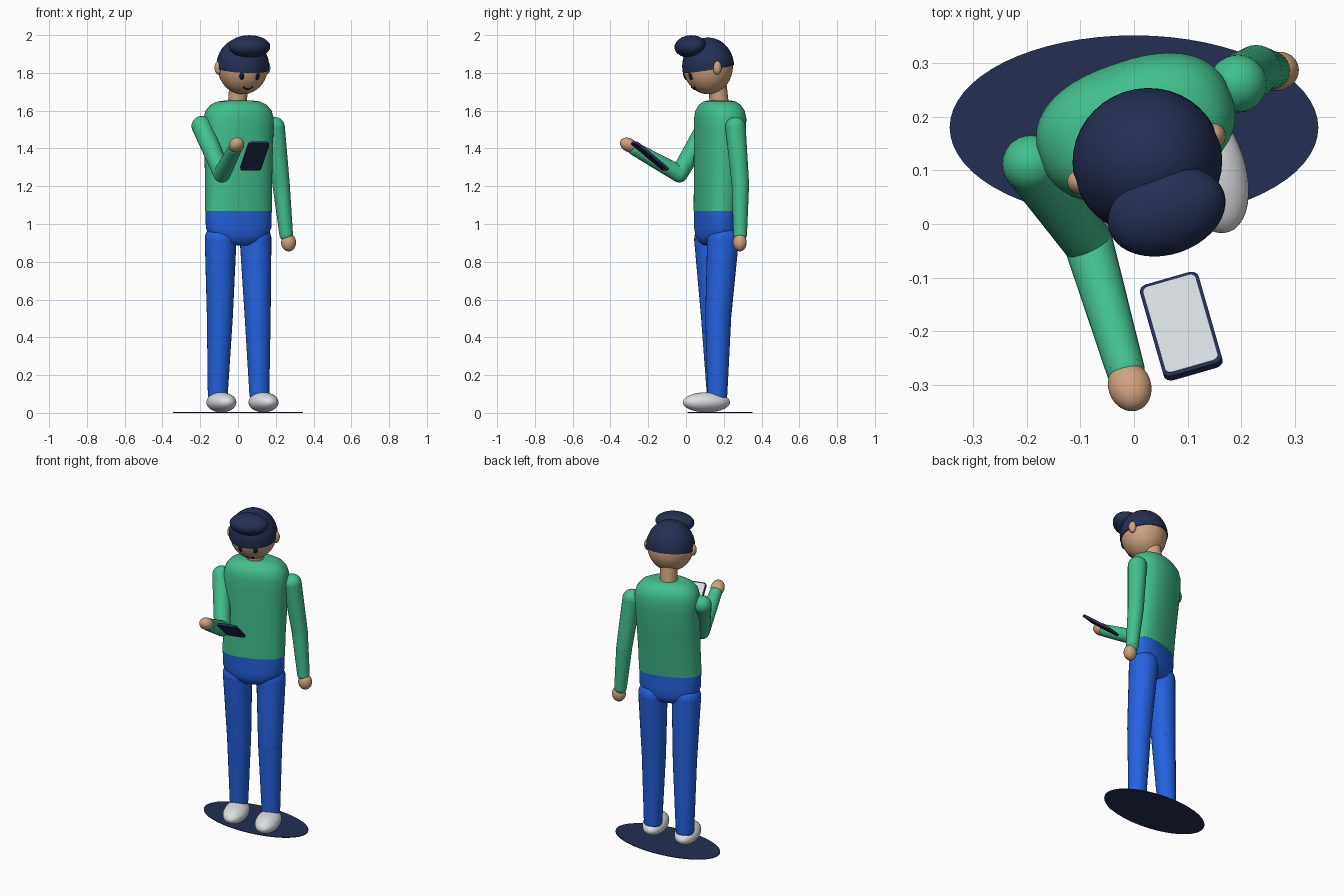
import bpy, bmesh, math
from mathutils import Matrix, Vector

if "Cube" in bpy.data.objects:
    bpy.data.objects.remove(bpy.data.objects["Cube"])

YAW = math.radians(19)          # the whole figure is turned slightly
HEAD = Vector((0.025, 0.117, 1.835))


def material(name, rgb):
    m = bpy.data.materials.new(name)
    lin = [(c / 255 / 12.92) if c < 11 else ((c / 255 + 0.055) / 1.055) ** 2.4 for c in rgb]
    m.diffuse_color = (*lin, 1)
    m.use_nodes = True
    m.node_tree.nodes["Principled BSDF"].inputs["Base Color"].default_value = m.diffuse_color
    return m


GREEN = material("green_sweater", (65, 191, 141))
BLUE = material("blue_trousers", (36, 98, 224))
NAVY = material("navy", (36, 47, 82))
INK = material("dark_ink", (24, 26, 46))
SKIN = material("skin", (208, 163, 128))
WHITE = material("white_shoe", (222, 223, 226))
SCREEN = material("pale_screen", (213, 218, 223))


def finish(bm, name, mat, angle=50):
    bmesh.ops.recalc_face_normals(bm, faces=bm.faces)
    me = bpy.data.meshes.new(name)
    bm.to_mesh(me)
    bm.free()
    ob = bpy.data.objects.new(name, me)
    bpy.context.collection.objects.link(ob)
    me.materials.append(mat)
    bpy.context.view_layer.objects.active = ob
    ob.select_set(True)
    bpy.ops.object.shade_smooth_by_angle(angle=math.radians(angle))
    ob.select_set(False)
    return ob


def frame(center, pitch=0, yaw=YAW):
    return (Matrix.Translation(center) @ Matrix.Rotation(yaw, 4, 'Z')
            @ Matrix.Rotation(pitch, 4, 'X'))


def ellipsoid(name, mat, center, radii, pitch=0, yaw=YAW, cut=None):
    bm = bmesh.new()
    bmesh.ops.create_uvsphere(bm, u_segments=40, v_segments=24, radius=1,
                              matrix=Matrix.Diagonal((*radii, 1)))
    if cut:                     # keep what lies above the cutting plane
        geom = bm.verts[:] + bm.edges[:] + bm.faces[:]
        res = bmesh.ops.bisect_plane(bm, geom=geom, plane_co=cut[0], plane_no=cut[1],
                                     clear_inner=True)
        rim = [e for e in res["geom_cut"] if isinstance(e, bmesh.types.BMEdge)]
        bmesh.ops.contextual_create(bm, geom=rim)
    bm.transform(frame(center, pitch, yaw))
    return finish(bm, name, mat)


def limb(name, mat, joints):
    """Tapered segments with round joints; joints = [(point, radius), ...]"""
    bm = bmesh.new()
    for p, r in joints:
        bmesh.ops.create_uvsphere(bm, u_segments=28, v_segments=16, radius=r,
                                  matrix=Matrix.Translation(p))
    for (p, r), (q, s) in zip(joints, joints[1:]):
        p, q = Vector(p), Vector(q)
        d = q - p
        mx = Matrix.Translation((p + q) / 2) @ d.to_track_quat('Z', 'Y').to_matrix().to_4x4()
        bmesh.ops.create_cone(bm, cap_ends=True, segments=28, radius1=r, radius2=s,
                              depth=d.length, matrix=mx)
    return finish(bm, name, mat)


def loft(name, mat, rings, power=2.4, n=48):
    """Stack of rounded cross-sections; rings = [(z, centre_y, half_width, half_depth)]"""
    bm = bmesh.new()
    loops = []
    for z, cy, a, b in rings:
        mx = frame((0.003, cy, z))
        loop = []
        for i in range(n):
            t = 2 * math.pi * i / n
            c, s = math.cos(t), math.sin(t)
            loop.append(bm.verts.new(mx @ Vector((
                a * math.copysign(abs(c) ** (2 / power), c),
                b * math.copysign(abs(s) ** (2 / power), s), 0))))
        loops.append(loop)
    for lo, hi in zip(loops, loops[1:]):
        for i in range(n):
            j = (i + 1) % n
            bm.faces.new((lo[i], lo[j], hi[j], hi[i]))
    bm.faces.new(loops[0][::-1])
    bm.faces.new(loops[-1])
    return finish(bm, name, mat)


def rounded_slab(name, mat, w, l, r, z0, z1, mx):
    bm = bmesh.new()
    pts = []
    for k, (sx, sy) in enumerate(((1, 1), (-1, 1), (-1, -1), (1, -1))):
        for i in range(7):
            t = math.pi / 2 * (k + i / 6)
            pts.append((sx * (w / 2 - r) + r * math.cos(t), sy * (l / 2 - r) + r * math.sin(t)))
    lo = [bm.verts.new((x, y, z0)) for x, y in pts]
    hi = [bm.verts.new((x, y, z1)) for x, y in pts]
    bm.faces.new(lo[::-1])
    bm.faces.new(hi)
    for i in range(len(pts)):
        j = (i + 1) % len(pts)
        bm.faces.new((lo[i], lo[j], hi[j], hi[i]))
    bm.transform(mx)
    return finish(bm, name, mat, 30)


# Ground disc
bm = bmesh.new()
bmesh.ops.create_cone(bm, cap_ends=True, segments=64, radius1=1, radius2=1, depth=1,
                      matrix=Matrix.Translation((0, 0.18, 0.002)) @ Matrix.Diagonal((0.344, 0.172, 0.004, 1)))
finish(bm, "ground_disc", NAVY, 30)

# Torso and pelvis
loft("torso", GREEN, [(1.07, 0.152, 0.182, 0.093), (1.20, 0.160, 0.181, 0.102),
                      (1.35, 0.170, 0.183, 0.114), (1.50, 0.180, 0.187, 0.124),
                      (1.56, 0.181, 0.188, 0.124), (1.60, 0.180, 0.177, 0.117),
                      (1.63, 0.179, 0.152, 0.100), (1.648, 0.178, 0.115, 0.078),
                      (1.654, 0.178, 0.070, 0.055)])
loft("pelvis", BLUE, [(0.885, 0.155, 0.05, 0.04), (0.892, 0.155, 0.09, 0.062),
                      (0.91, 0.155, 0.13, 0.079), (0.94, 0.154, 0.162, 0.089),
                      (0.98, 0.153, 0.178, 0.092), (1.07, 0.152, 0.181, 0.092)])

# Legs and shoes
limb("right_leg", BLUE, [((-0.092, 0.127, 0.92), 0.084), ((-0.096, 0.148, 0.515), 0.069),
                         ((-0.107, 0.163, 0.10), 0.053)])
limb("left_leg", BLUE, [((0.093, 0.196, 0.92), 0.084), ((0.104, 0.171, 0.515), 0.069),
                        ((0.113, 0.166, 0.10), 0.053)])
ellipsoid("right_shoe", WHITE, (-0.088, 0.108, 0.056), (0.071, 0.13, 0.053))
ellipsoid("left_shoe", WHITE, (0.135, 0.108, 0.056), (0.071, 0.13, 0.053))

# Arms and hands
limb("right_arm", GREEN, [((-0.192, 0.112, 1.518), 0.054), ((-0.085, -0.036, 1.266), 0.046),
                          ((-0.016, -0.272, 1.398), 0.036)])
limb("left_arm", GREEN, [((0.194, 0.262, 1.513), 0.054), ((0.228, 0.288, 1.21), 0.046),
                         ((0.255, 0.287, 0.945), 0.036)])
ellipsoid("right_hand", SKIN, (-0.008, -0.303, 1.418), (0.04, 0.05, 0.036), pitch=-0.5)
ellipsoid("left_hand", SKIN, (0.268, 0.285, 0.902), (0.040, 0.036, 0.047))

# Phone with inset-looking screen plate
phone = frame((0.088, -0.19, 1.36), math.radians(-39), math.radians(16))
rounded_slab("phone_body", NAVY, 0.114, 0.228, 0.016, -0.008, 0.006, phone)
rounded_slab("phone_screen", SCREEN, 0.101, 0.213, 0.011, 0.005, 0.0075, phone)

# Head, neck, ears
limb("neck", SKIN, [((-0.004, 0.177, 1.63), 0.05), ((0.004, 0.165, 1.74), 0.05)])
ellipsoid("head", SKIN, HEAD, (0.134, 0.131, 0.148))
for side, label in ((-1, "right"), (1, "left")):
    ellipsoid(label + "_ear", SKIN, frame(HEAD) @ Vector((side * 0.133, 0.005, -0.008)),
              (0.022, 0.023, 0.036))

# Hair cap cut along a sloping hairline, with a bun above the brow
ellipsoid("hair_cap", NAVY, HEAD, (0.140, 0.137, 0.152),
          cut=((0, 0, -0.014), (0, -0.165, 0.986)))
ellipsoid("hair_bun", NAVY, (0.061, 0.023, 1.94), (0.113, 0.08, 0.059), pitch=0.12)


# Face details sit on the head surface
def on_face(angle, z):
    k = math.sqrt(1 - (z / 0.148) ** 2)
    return frame(HEAD) @ Vector((0.134 * k * math.sin(angle), -0.131 * k * math.cos(angle), z))


for side, label in ((-1, "right"), (1, "left")):
    a = side * math.radians(21)
    ellipsoid(label + "_eye", INK, on_face(a, -0.053), (0.012, 0.007, 0.021),
              pitch=0.35, yaw=YAW + a)
smile = [on_face(math.radians(t * 16), -0.122 + 0.012 * t * t) for t in (-1, -0.6, -0.2, 0.2, 0.6, 1)]
limb("mouth", INK, [(p, 0.004) for p in smile])
